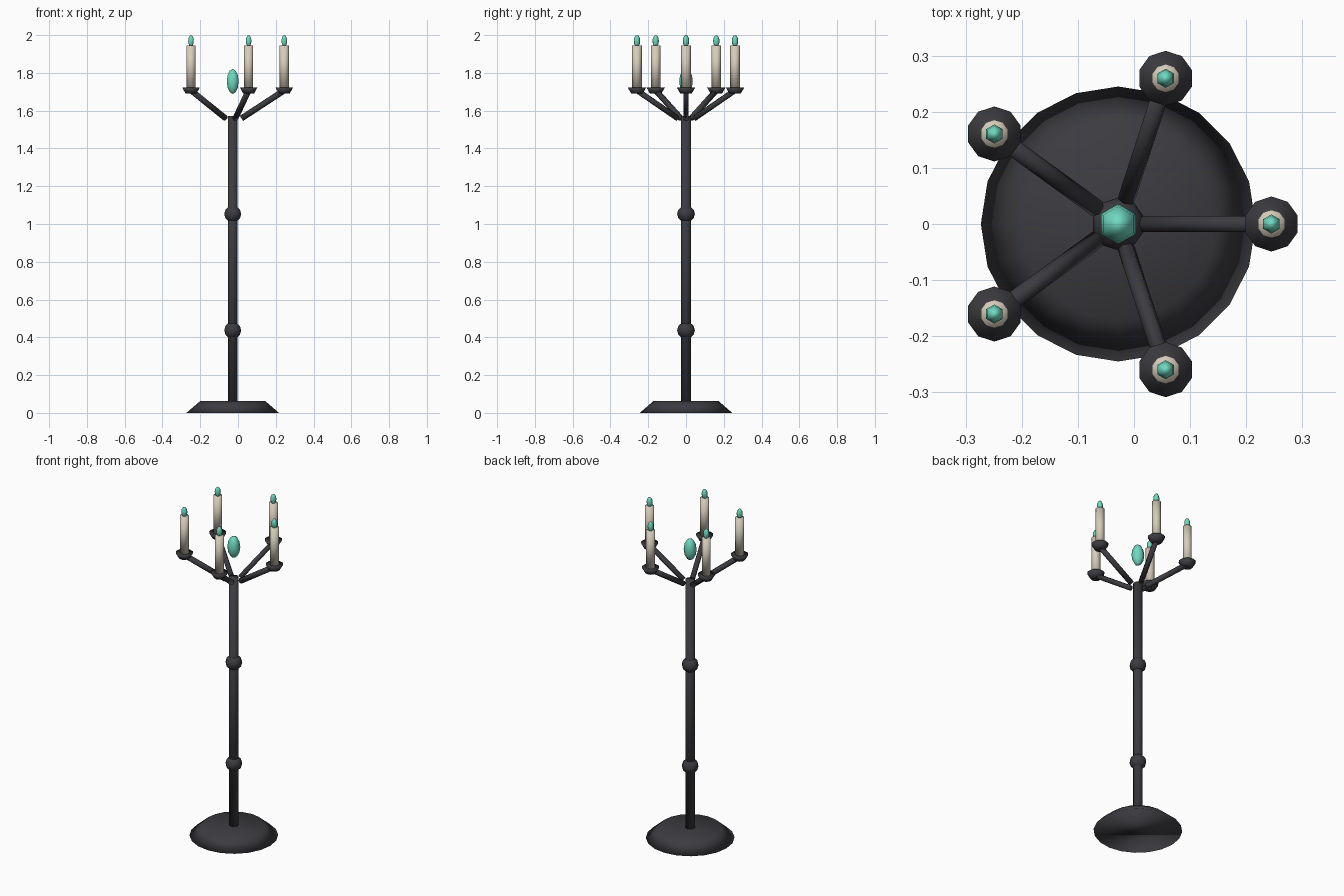
import bpy, math
from mathutils import Vector, Matrix

if "Cube" in bpy.data.objects:
    bpy.data.objects.remove(bpy.data.objects["Cube"])

CX = -0.028   # axis of the stand


def material(name, rgb):
    m = bpy.data.materials.new(name)
    m.diffuse_color = (*rgb, 1)
    m.use_nodes = True
    m.node_tree.nodes["Principled BSDF"].inputs["Base Color"].default_value = m.diffuse_color
    return m


iron = material("dark_iron", (0.045, 0.045, 0.052))
wax = material("wax", (0.67, 0.61, 0.49))
glow = material("teal_flame", (0.16, 0.70, 0.53))


def finish(name, mat):
    ob = bpy.context.object
    ob.name = name
    ob.data.materials.append(mat)
    bpy.ops.object.shade_smooth()
    return ob


def frustum(name, mat, x, y, z0, z1, r0, r1, sides):
    bpy.ops.mesh.primitive_cone_add(vertices=sides, radius1=r0, radius2=r1, depth=z1 - z0,
                                    location=(x, y, (z0 + z1) / 2))
    return finish(name, mat)


def ball(name, mat, x, y, z, r, half_height, sides, rings):
    bpy.ops.mesh.primitive_uv_sphere_add(segments=sides, ring_count=rings, radius=1, location=(x, y, z))
    bpy.context.object.scale = (r, r, half_height)
    return finish(name, mat)


def rod(name, mat, a, b, r, sides):
    a, b = Vector(a), Vector(b)
    d = b - a
    bpy.ops.mesh.primitive_cylinder_add(vertices=sides, radius=r, depth=d.length)
    ob = finish(name, mat)
    q = Vector((0, 0, 1)).rotation_difference(d)
    ob.data.transform(Matrix.Rotation(math.pi / 2, 4, 'Z'))
    ob.rotation_euler = q.to_euler()
    ob.location = (a + b) / 2
    return ob


# Foot, pole and knobs
frustum("foot", iron, CX, 0, 0, 0.063, 0.245, 0.172, 20)
frustum("pole", iron, CX, 0, 0.04, 1.572, 0.027, 0.027, 10)
for i, z in enumerate((0.437, 1.053)):
    ball(f"knob_{i}", iron, CX, 0, z, 0.047, 0.045, 10, 6)

# Floating centre flame
ball("centre_flame", glow, CX, 0, 1.755, 0.036, 0.066, 6, 6)

# Five arms, each with a cup, candle and flame
for i in range(5):
    a = i * math.tau / 5
    c, s = math.cos(a), math.sin(a)
    x, y = CX + 0.273 * c, 0.273 * s
    rod(f"arm_{i}", iron, (CX + 0.046 * c, 0.046 * s, 1.559), (CX + 0.268 * c, 0.268 * s, 1.704), 0.016, 6)
    frustum(f"cup_{i}", iron, x, y, 1.69, 1.723, 0.03, 0.049, 10)
    frustum(f"candle_{i}", wax, x, y, 1.72, 1.946, 0.0255, 0.0255, 10)
    ball(f"flame_{i}", glow, x, y, 1.969, 0.017, 0.031, 6, 6)
